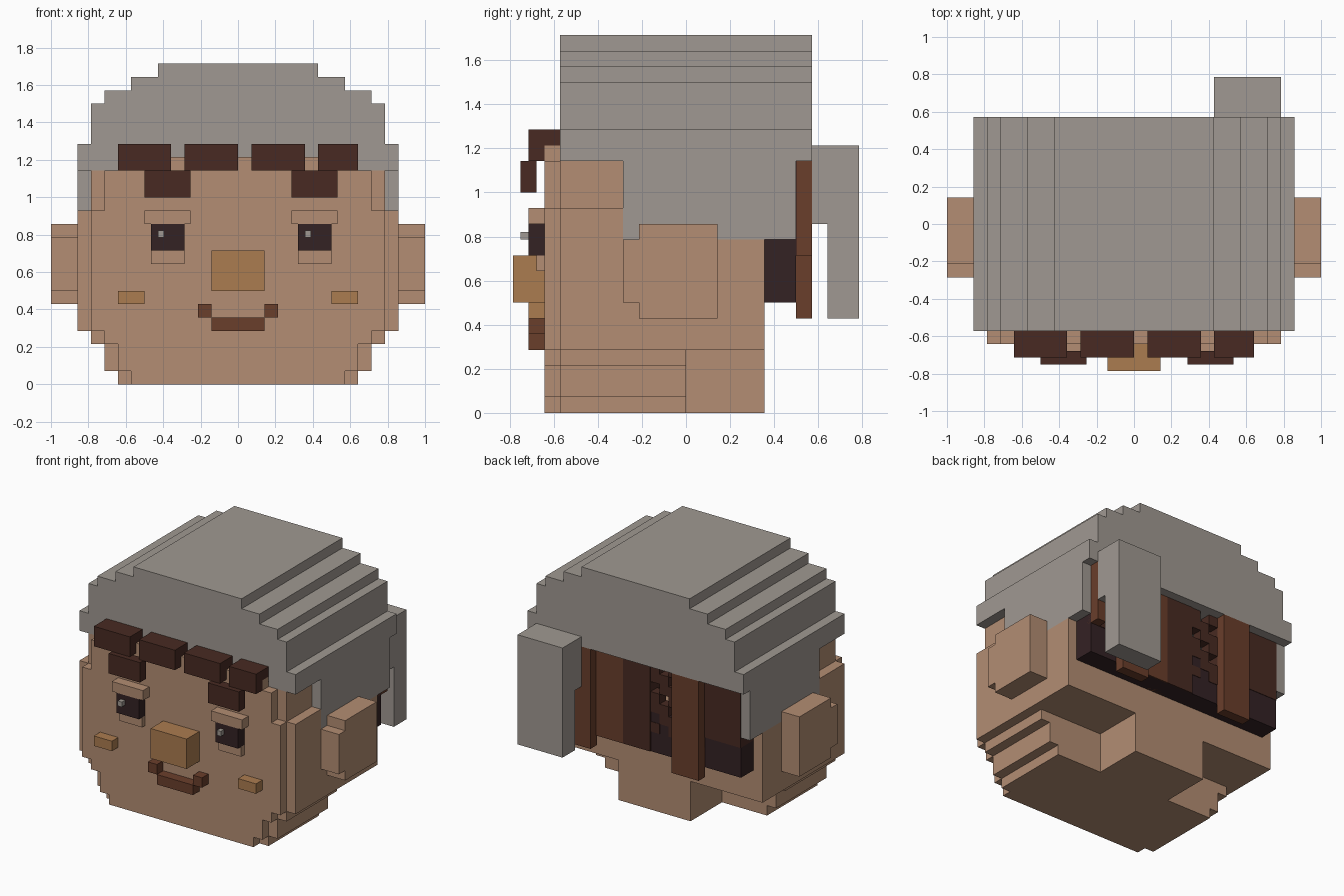
import bpy
import bmesh

if "Cube" in bpy.data.objects:
    bpy.data.objects.remove(bpy.data.objects["Cube"])

U = 1 / 14  # one block of the blocky grid


def material(name, hex_code):
    srgb = [int(hex_code[i:i + 2], 16) / 255 for i in (0, 2, 4)]
    col = [c / 12.92 if c <= 0.04045 else ((c + 0.055) / 1.055) ** 2.4 for c in srgb] + [1]
    m = bpy.data.materials.new(name)
    m.use_nodes = True
    m.diffuse_color = col
    bsdf = m.node_tree.nodes["Principled BSDF"]
    bsdf.inputs["Base Color"].default_value = col
    bsdf.inputs["Roughness"].default_value = 0.9
    return m


SKIN = material("skin", "B38D73")
TAN = material("tan", "AB7C50")
GREY = material("knit grey", "A09992")
DARK = material("dark brown", "482A22")
BROWN = material("brown", "6A3E2B")
BLACK = material("near black", "342224")


def blocks(name, mat, *boxes):
    """One object from boxes given as (x0, x1, y0, y1, z0, z1) in grid blocks."""
    bm = bmesh.new()
    for x0, x1, y0, y1, z0, z1 in boxes:
        cube = bmesh.ops.create_cube(bm, size=1)
        for v in cube["verts"]:
            v.co = ((x0 if v.co.x < 0 else x1) * U,
                    (y0 if v.co.y < 0 else y1) * U,
                    (z0 if v.co.z < 0 else z1) * U)
    mesh = bpy.data.meshes.new(name)
    bm.to_mesh(mesh)
    bm.free()
    mesh.materials.append(mat)
    ob = bpy.data.objects.new(name, mesh)
    bpy.context.collection.objects.link(ob)
    return ob


def wide(w, y0, y1, z0, z1):
    return (-w, w, y0, y1, z0, z1)


def both(x0, x1, *rest):
    return [(x0, x1, *rest), (-x1, -x0, *rest)]


# Head: stepped jaw, a front plate one block narrower, and the back of the skull
steps = [(9, 0, 1), (10, 1, 3), (11, 3, 4)]
blocks("jaw", SKIN, *[wide(w, -8, 0, a, b) for w, a, b in steps])
blocks("face_plate", SKIN, *[wide(w - 1, -9, -8, a, b) for w, a, b in steps],
       wide(11, -9, -8, 4, 13), wide(10, -9, -8, 13, 16), wide(9, -9, -8, 16, 17))
blocks("neck", SKIN, wide(4, 0, 5, 0, 4))
blocks("skull", SKIN, wide(12, -8, 5, 4, 7), wide(12, -8, -4, 7, 13),
       wide(11, -8, -4, 13, 16), *both(11, 12, -4, 5, 7, 11))
blocks("ears", SKIN, *both(12, 14, -3, 2, 6, 12), *both(12, 14, -4, -3, 7, 11))

# Knitted hat with side flaps and a hanging tail
blocks("hat", GREY, wide(12, -8, 8, 16, 18), wide(11, -8, 8, 18, 21),
       wide(10, -8, 8, 21, 22), wide(8, -8, 8, 22, 23), wide(6, -8, 8, 23, 24))
blocks("hat_flaps", GREY, *both(11, 12, -4, 7, 11, 16))
blocks("hat_tail", GREY, (6, 11, 8, 11, 12, 17), (6, 11, 9, 11, 6, 12))

# Fringe
blocks("fringe", DARK, *[(a, b, -10, -8, 16, 18)
                         for a, b in ((-9, -5), (-4, 0), (1, 5), (6, 9))])

# Hair at the back: low band, dark strands, lighter strands, ragged centre
blocks("hair_band", BLACK, wide(11, 5, 7, 7, 11))
blocks("dark_strands", DARK, (-11, -7, 5, 7.05, 10, 16), (-7, -4, 5, 7.05, 9, 16),
       (-1, 2, 5, 7.1, 7, 16), (5, 11, 5, 7.05, 10, 16))
blocks("ragged_hair", DARK, *[(x, x + 1, 6, 7.05, z, z + 1) for x in range(-4, -1)
                              for z in range(9, 16) if (2 * x + z) % 3])
blocks("brown_strands", BROWN, (-7, -4, 7, 8, 6, 16), (5, 8, 7, 8, 6, 16),
       (2, 5, 5, 7.1, 7, 16), (10, 11, 7, 8, 10, 16))

# Eyes: the same set of parts, repeated on each side
for side, s in (("right", 0), ("left", 11)):
    blocks(side + "_brow", DARK, (s - 7, s - 3.55, -10.5, -9.5, 14, 16))
    blocks(side + "_upper_lid", SKIN, (s - 7, s - 3.55, -10, -9, 12, 13))
    blocks(side + "_eye", BLACK, (s - 6.5, s - 4, -10, -9, 10, 12))
    blocks(side + "_lower_lid", SKIN, (s - 6.5, s - 4, -9.5, -9, 9, 10))
    blocks(side + "_eye_glint", GREY, (s - 6, s - 5.55, -10.5, -10, 11, 11.5))

# Nose, cheeks and mouth
blocks("nose", TAN, wide(2, -11, -9, 7, 10))
blocks("cheeks", TAN, *both(7, 9, -10, -9, 6, 7))
blocks("mouth", BROWN, wide(2, -10, -9, 4, 5), *both(2, 3, -10, -9, 5, 6))
